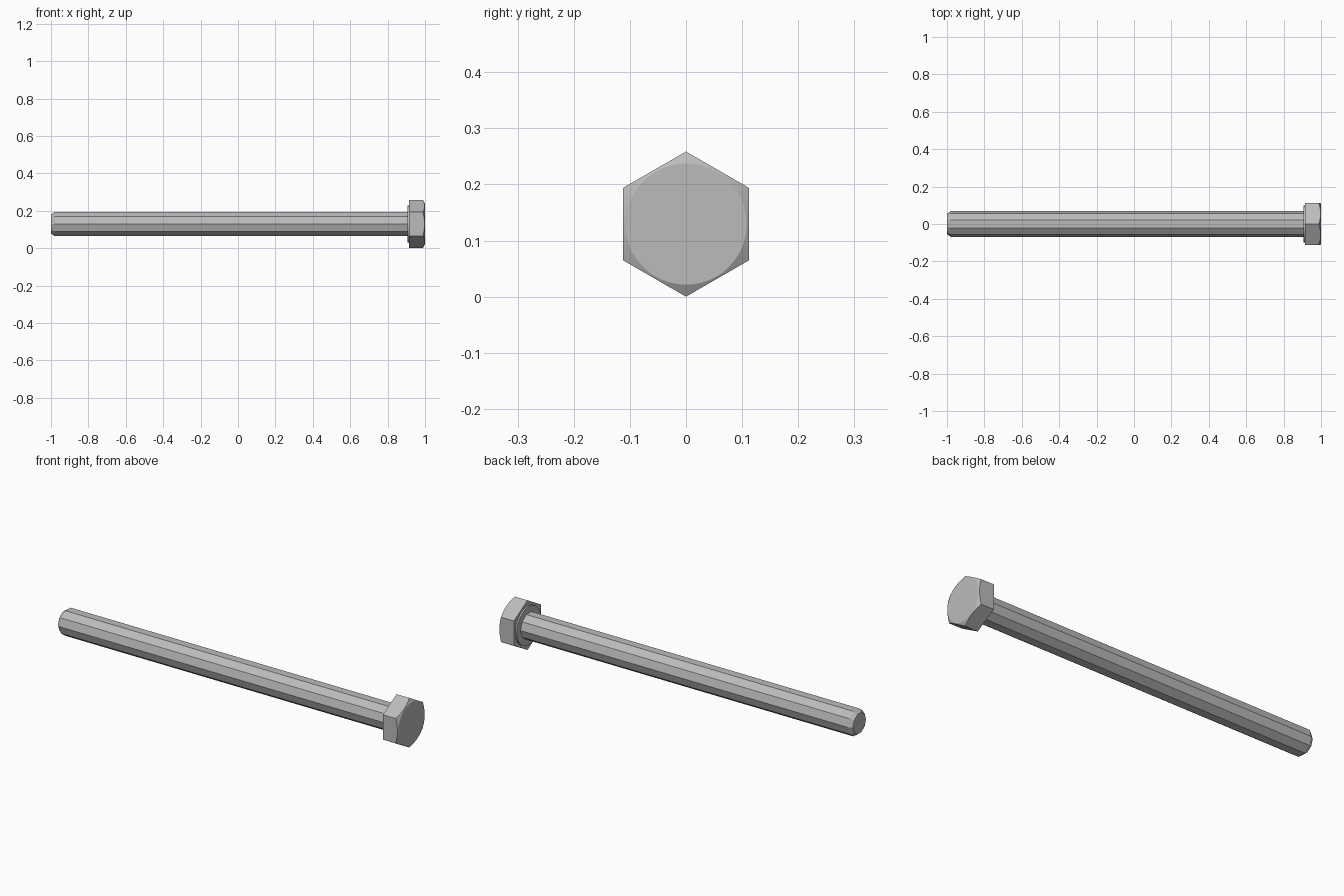
import bpy
import bmesh
from math import sin, cos, tan, pi, radians

cube = bpy.data.objects.get("Cube")
if cube:
    bpy.data.objects.remove(cube, do_unlink=True)

steel = bpy.data.materials.new("grey steel")
steel.use_nodes = True
colour = (0.5, 0.5, 0.5, 1)
steel.diffuse_color = colour
steel.node_tree.nodes["Principled BSDF"].inputs["Base Color"].default_value = colour

APOTHEM = 0.112
AXIS_Z = APOTHEM / cos(pi / 6)


def loft(name, sides, rings, smooth=False):
    """Capped solid along x; each ring is a function of angle giving (x, radius)."""
    bm = bmesh.new()
    loops = []
    for ring in rings:
        loop = []
        for i in range(sides):
            a = 2 * pi * i / sides
            x, r = ring(a)
            loop.append(bm.verts.new((x, r * cos(a), AXIS_Z + r * sin(a))))
        loops.append(loop)
    for a, b in zip(loops, loops[1:]):
        for i in range(sides):
            j = (i + 1) % sides
            bm.faces.new((a[i], a[j], b[j], b[i]))
    bm.faces.new(loops[0])
    bm.faces.new(loops[-1])
    bmesh.ops.recalc_face_normals(bm, faces=bm.faces)
    mesh = bpy.data.meshes.new(name)
    bm.to_mesh(mesh)
    bm.free()
    mesh.materials.append(steel)
    obj = bpy.data.objects.new(name, mesh)
    bpy.context.collection.objects.link(obj)
    if smooth:
        bpy.ops.object.select_all(action="DESELECT")
        obj.select_set(True)
        bpy.context.view_layer.objects.active = obj
        bpy.ops.object.shade_smooth_by_angle(angle=radians(20))
    return obj


def circle(x, r):
    return lambda a: (x, r)


def hex_radius(a):
    off_flat = (a + pi / 6) % (pi / 3) - pi / 6
    return APOTHEM / cos(off_flat)


# Ten-sided shank with a chamfered tip; the extra ring marks the thread end
SHANK_R = 0.0686
loft("shank", 10, [circle(-1, 0.054), circle(-0.98, SHANK_R),
                   circle(-0.6, SHANK_R), circle(0.93, SHANK_R)])

# Raised bearing face under the head
loft("washer_face", 20, [circle(0.906, 0.1), circle(0.92, 0.1)], smooth=True)

# Hexagonal head, its corners cut back by a cone
CAP_R = 0.108


def chamfer_edge(a):
    r = hex_radius(a)
    return 1 - (r - CAP_R) * tan(radians(30)), r


loft("hex_head", 48, [lambda a: (0.914, hex_radius(a)), chamfer_edge,
                      circle(1, CAP_R)], smooth=True)
